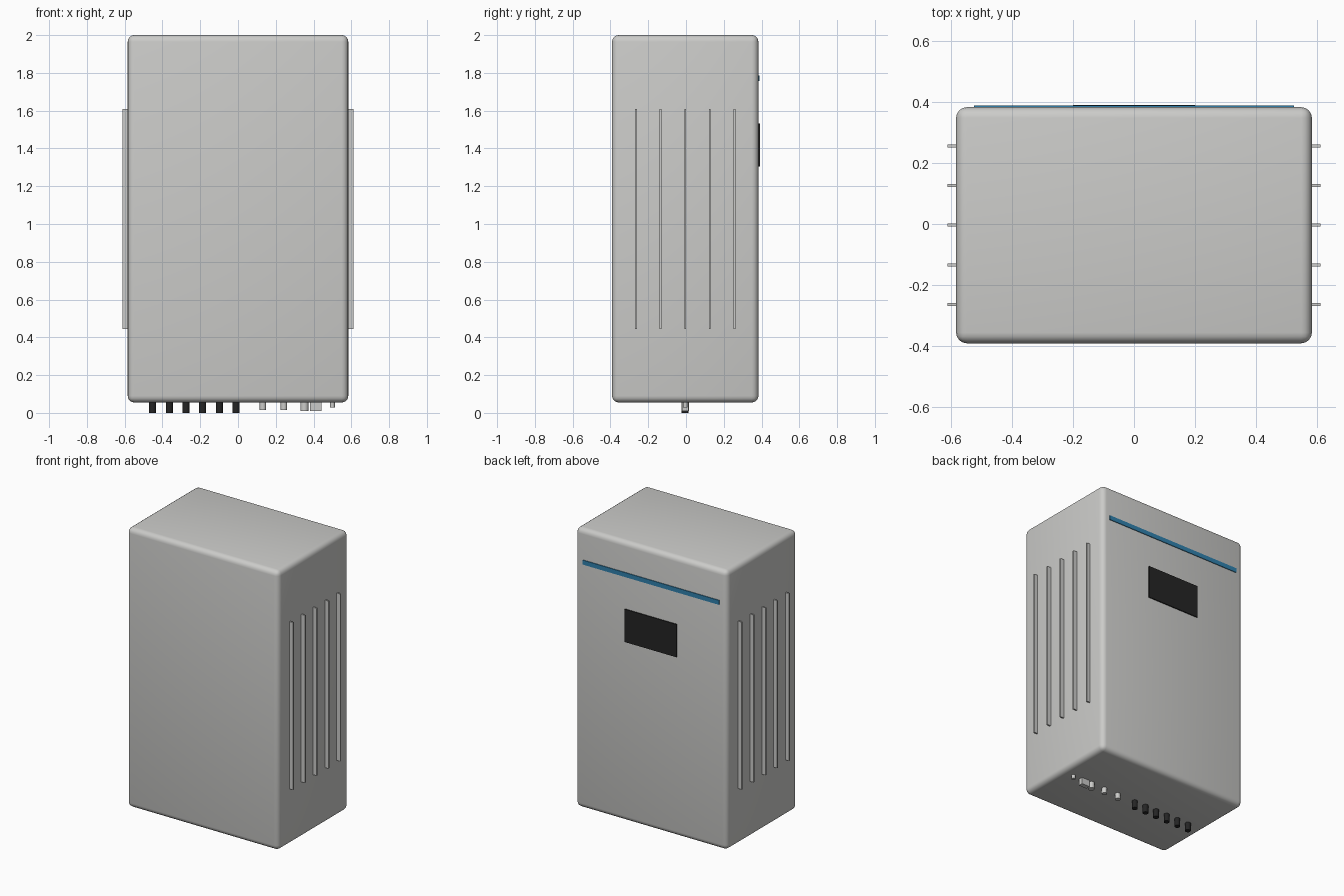
import bpy

if "Cube" in bpy.data.objects:
    bpy.data.objects.remove(bpy.data.objects["Cube"])

YC = -0.004          # depth centre of the cabinet
BACK = YC + 0.3875   # rear panel plane


def material(name, rgb):
    m = bpy.data.materials.new(name)
    m.diffuse_color = (*rgb, 1.0)
    m.use_nodes = True
    m.node_tree.nodes["Principled BSDF"].inputs["Base Color"].default_value = m.diffuse_color
    return m


GREY = material("light grey", (0.60, 0.60, 0.585))
BLACK = material("black", (0.018, 0.018, 0.018))
BLUE = material("blue", (0.03, 0.22, 0.42))


def box(name, lo, hi, mat, bevel=0.0, segments=3):
    bpy.ops.mesh.primitive_cube_add(size=1, location=[(a + b) / 2 for a, b in zip(lo, hi)])
    ob = bpy.context.object
    ob.name = name
    ob.scale = [b - a for a, b in zip(lo, hi)]
    bpy.ops.object.transform_apply(location=False, rotation=False, scale=True)
    ob.data.materials.append(mat)
    if bevel:
        mod = ob.modifiers.new("rounded edges", 'BEVEL')
        mod.width = bevel
        mod.segments = segments
        bpy.ops.object.modifier_apply(modifier=mod.name)
        bpy.ops.object.shade_smooth_by_angle()
    return ob


def plug(name, x, radius, bottom, mat):
    top = 0.07
    bpy.ops.mesh.primitive_cylinder_add(vertices=24, radius=radius, depth=top - bottom,
                                        location=(x, YC, (top + bottom) / 2))
    ob = bpy.context.object
    ob.name = name
    ob.data.materials.append(mat)
    bpy.ops.object.shade_smooth_by_angle()


# Cabinet
box("cabinet", (-0.584, YC - 0.3875, 0.055), (0.584, BACK, 2.0), GREY, 0.035, 4)

# Cooling fins on both sides
for side in (-1, 1):
    for i in range(-2, 3):
        y = YC + i * 0.13
        xs = sorted((side * 0.57, side * 0.612))
        box("cooling_fin", (xs[0], y - 0.005, 0.445), (xs[1], y + 0.005, 1.61), GREY)

# Rear panel display and accent stripe
box("display", (-0.2, BACK - 0.002, 1.305), (0.2, BACK + 0.0075, 1.533), BLACK)
box("accent_stripe", (-0.525, BACK - 0.002, 1.756), (0.525, BACK + 0.005, 1.787), BLUE)

# Cable connectors underneath
for i in range(6):
    plug("black_connector", -0.452 + i * 0.0884, 0.0185, 0.0, BLACK)
for x, r, z in ((0.132, 0.017, 0.015), (0.243, 0.017, 0.015),
                (0.352, 0.021, 0.01), (0.5, 0.0125, 0.028)):
    plug("grey_connector", x, r, z, GREY)
box("grey_socket", (0.38, YC - 0.016, 0.01), (0.442, YC + 0.016, 0.07), GREY)
